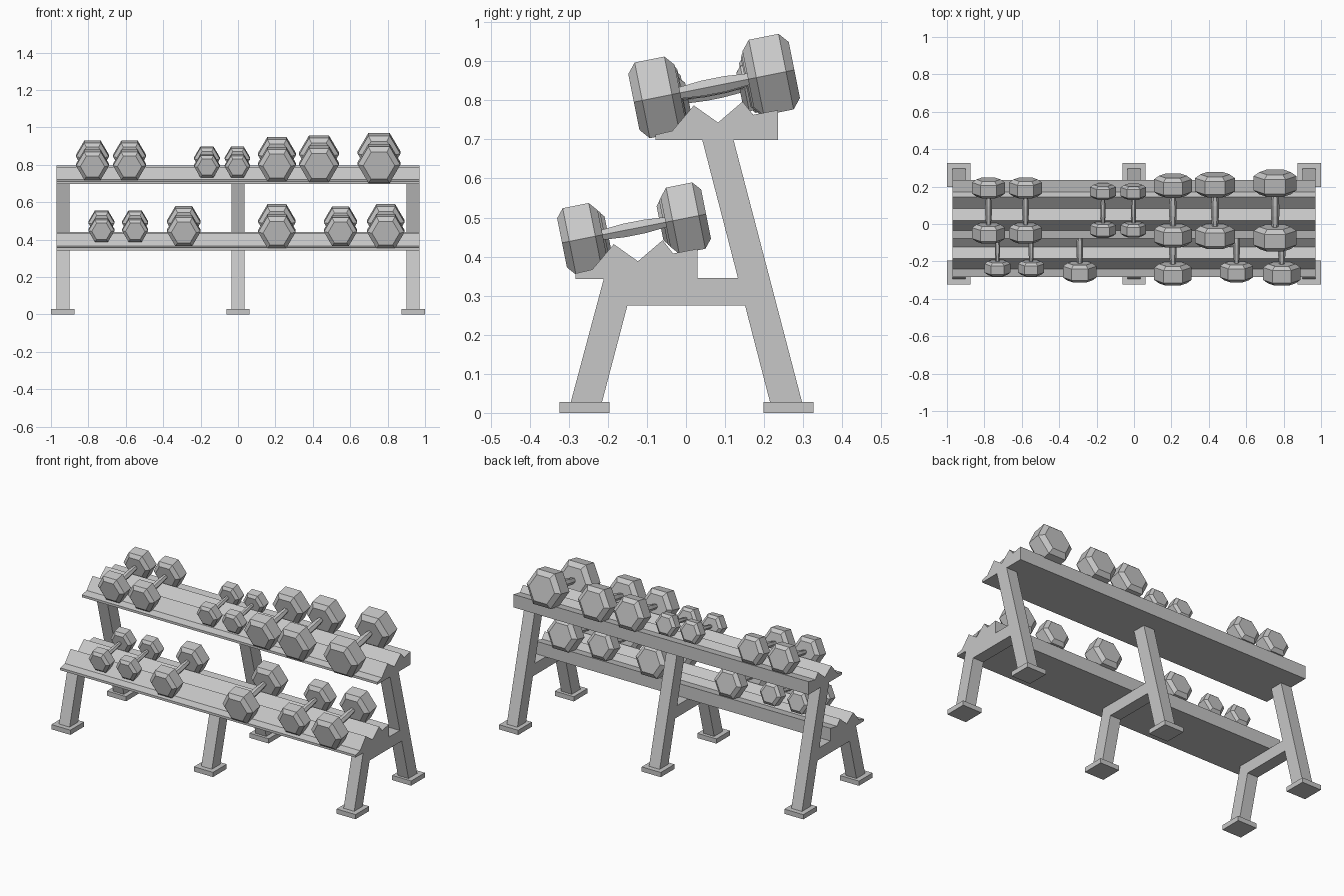
import bpy
import bmesh
import math
from mathutils import Matrix, Vector

cube = bpy.data.objects.get("Cube")
if cube:
    bpy.data.objects.remove(cube)

COLOUR = (0.57, 0.57, 0.57, 1)
grey = bpy.data.materials.new("plain grey")
grey.use_nodes = True
grey.diffuse_color = COLOUR
grey.node_tree.nodes["Principled BSDF"].inputs["Base Color"].default_value = COLOUR


def finish(name, bm):
    bmesh.ops.recalc_face_normals(bm, faces=bm.faces)
    mesh = bpy.data.meshes.new(name)
    bm.to_mesh(mesh)
    bm.free()
    mesh.materials.append(grey)
    obj = bpy.data.objects.new(name, mesh)
    bpy.context.collection.objects.link(obj)
    return obj


def extrude_x(name, profile, x, width):
    """Solid with a (y, z) side profile, centred on x."""
    bm = bmesh.new()
    face = bm.faces.new([bm.verts.new((x - width / 2, y, z)) for y, z in profile])
    out = bmesh.ops.extrude_face_region(bm, geom=[face])
    moved = [v for v in out["geom"] if isinstance(v, bmesh.types.BMVert)]
    bmesh.ops.translate(bm, verts=moved, vec=(width, 0, 0))
    return finish(name, bm)


def box_profile(y0, y1, z0, z1):
    return [(y0, z0), (y1, z0), (y1, z1), (y0, z1)]


def dumbbell(name, x, y, z, r):
    """Six-sided turned shape: chamfered heads joined by a swollen grip."""
    half = 0.035 + r            # centre to head centre
    flat, end = 0.34 * r, 0.53 * r
    side = [(half + end, 0.74 * r), (half + flat, r), (half - flat, r),
            (half - end, 0.74 * r), (half - end, 0.15 * r), (half * 0.2, 0.2 * r)]
    stations = [(-t, q) for t, q in side] + side[::-1]
    bm = bmesh.new()
    rings = []
    for t, q in stations:
        angles = [i * math.pi / 3 for i in range(6)]
        rings.append([bm.verts.new((q * math.cos(a), t, q * math.sin(a))) for a in angles])
    for a, b in zip(rings, rings[1:]):
        for i in range(6):
            j = (i + 1) % 6
            bm.faces.new((a[i], a[j], b[j], b[i]))
    bm.faces.new(rings[0])
    bm.faces.new(rings[-1])
    tilt = Matrix.Rotation(math.radians(11.3), 4, "X")
    bm.transform(Matrix.Translation(Vector((x, y, z))) @ tilt)
    return finish(name, bm)


# Three support frames, each with slanted legs, a cross beam and two feet
FRONT_LEG = [(-0.297, 0.02), (-0.217, 0.02), (-0.15, 0.275), (-0.15, 0.345), (-0.21, 0.345)]
REAR_LEG = [(0.217, 0.02), (0.299, 0.02), (0.12, 0.705), (0.04, 0.705)]
BEAM = [(-0.15, 0.275), (0.153, 0.275), (0.135, 0.345), (-0.15, 0.345)]
for place, x in (("right", -0.935), ("middle", 0), ("left", 0.935)):
    extrude_x(place + "_front_leg", FRONT_LEG, x, 0.07)
    extrude_x(place + "_rear_leg", REAR_LEG, x, 0.07)
    extrude_x(place + "_cross_beam", BEAM, x, 0.07)
    for part, y in (("front", -0.26), ("rear", 0.262)):
        extrude_x(f"{place}_{part}_foot", box_profile(y - 0.064, y + 0.064, 0, 0.028), x * 1.002, 0.125)

# Shelves with a V-shaped channel between two ridges
SHELF = [(-0.078, 0.698), (0.235, 0.698), (0.235, 0.775), (0.172, 0.763),
         (0.145, 0.797), (0.082, 0.743), (0.02, 0.787), (-0.035, 0.722), (-0.078, 0.712)]
DY, DZ = -0.205, -0.355
extrude_x("upper_shelf", SHELF, 0, 1.94)
extrude_x("lower_shelf", [(y + DY, z + DZ) for y, z in SHELF], 0, 1.94)

# Dumbbells as (x, radius), resting tilted on each shelf
UPPER = [(-0.778, 0.088), (-0.58, 0.088), (-0.166, 0.069), (-0.003, 0.068),
         (0.208, 0.101), (0.433, 0.106), (0.754, 0.114)]
LOWER = [(-0.73, 0.07), (-0.55, 0.07), (-0.29, 0.09),
         (0.208, 0.1), (0.548, 0.089), (0.79, 0.1)]
for i, (x, r) in enumerate(UPPER, 1):
    dumbbell(f"upper_dumbbell_{i}", x, 0.072, 0.782 + 0.48 * r, r)
for i, (x, r) in enumerate(LOWER, 1):
    dumbbell(f"lower_dumbbell_{i}", x, 0.072 + DY, 0.472, r)
